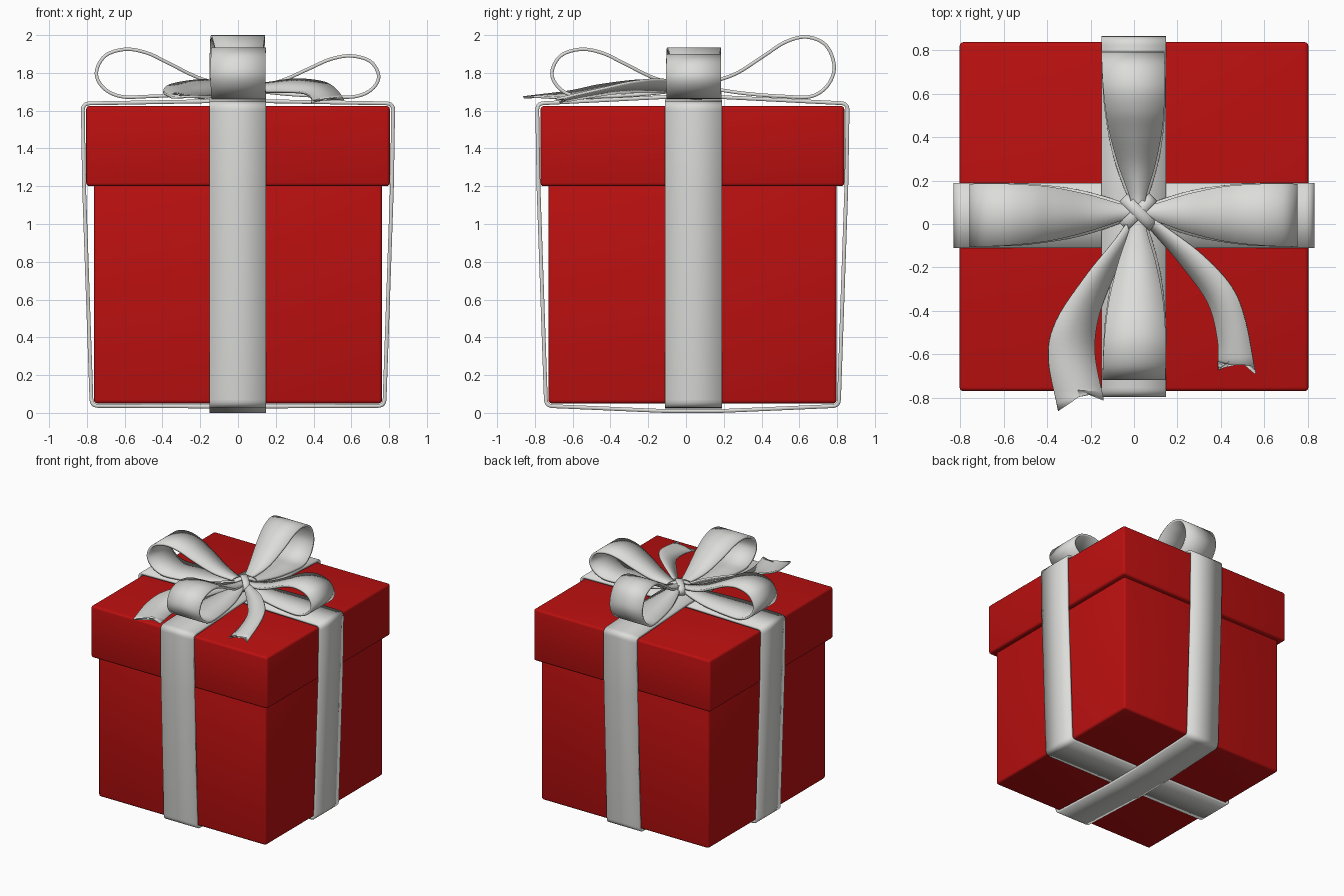
import bpy, bmesh, math
from mathutils import Vector

if "Cube" in bpy.data.objects:
    bpy.data.objects.remove(bpy.data.objects["Cube"])


def material(name, rgb):
    m = bpy.data.materials.new(name)
    m.diffuse_color = (*rgb, 1)
    m.use_nodes = True
    m.node_tree.nodes["Principled BSDF"].inputs["Base Color"].default_value = m.diffuse_color
    return m


RED = material("gift red", (0.5, 0.005, 0.005))
SILVER = material("ribbon silver", (0.72, 0.72, 0.70))


def finish(name, bm, mat, angle):
    bmesh.ops.recalc_face_normals(bm, faces=bm.faces)
    me = bpy.data.meshes.new(name)
    bm.to_mesh(me)
    bm.free()
    ob = bpy.data.objects.new(name, me)
    bpy.context.collection.objects.link(ob)
    me.materials.append(mat)
    bpy.ops.object.select_all(action='DESELECT')
    ob.select_set(True)
    bpy.context.view_layer.objects.active = ob
    bpy.ops.object.shade_smooth_by_angle(angle=math.radians(angle))
    return ob


def block(name, half, z0, z1):
    bm = bmesh.new()
    bmesh.ops.create_cube(bm, size=1)
    for v in bm.verts:
        v.co = (v.co.x * 2 * half, 0.034 + v.co.y * 2 * half,
                z0 + (v.co.z + 0.5) * (z1 - z0))
    bmesh.ops.bevel(bm, geom=bm.edges[:], offset=0.018, segments=3,
                    profile=0.5, affect='EDGES')
    return finish(name, bm, RED, 40)


def strip(name, rows, closed=False, thick=0.018, notch=0.0):
    """Ribbon from (left, right) point pairs, optionally with a V-cut end."""
    bm = bmesh.new()
    grid = []
    for a, b in rows:
        grid.append([bm.verts.new(p) for p in (a, (a + b) / 2, b)])
    if notch:
        back = (rows[-2][0] + rows[-2][1] - rows[-1][0] - rows[-1][1]).normalized()
        grid[-1][1].co += back * notch
    n = len(grid)
    for i in range(n if closed else n - 1):
        p, q = grid[i], grid[(i + 1) % n]
        for k in range(2):
            bm.faces.new((p[k], p[k + 1], q[k + 1], q[k]))
    ob = finish(name, bm, SILVER, 50)
    mod = ob.modifiers.new("thickness", 'SOLIDIFY')
    mod.thickness = thick
    mod.offset = 0
    return ob


def spline(pts, steps=6):
    """Catmull-Rom through tuples of any length."""
    pts = [Vector(p) for p in pts]
    ext = [2 * pts[0] - pts[1]] + pts + [2 * pts[-1] - pts[-2]]
    out = []
    for i in range(1, len(ext) - 2):
        a, b, c, d = ext[i - 1:i + 3]
        for s in range(steps):
            t = s / steps
            out.append(0.5 * (2 * b + (c - a) * t + (2 * a - 5 * b + 4 * c - d) * t * t
                              + (3 * b - a - 3 * c + d) * t ** 3))
    return out + [pts[-1]]


def rounded(pts, r=0.035, steps=5):
    """Closed polyline with every corner rounded."""
    pts = [Vector(p) for p in pts]
    out = []
    for i, p in enumerate(pts):
        a = p + (pts[i - 1] - p).normalized() * r
        b = p + (pts[(i + 1) % len(pts)] - p).normalized() * r
        for s in range(steps + 1):
            t = s / steps
            out.append(a * (1 - t) ** 2 + p * 2 * t * (1 - t) + b * t * t)
    return out


# Box and lid
block("box_body", 0.763, 0.05, 1.22)
block("box_lid", 0.804, 1.2, 1.625)


# Ribbons wrapped around the box; one passes over the other
def wrap(name, along_x, zbot, ztop):
    half = [(0.15, zbot), (0.775, 0.037), (0.815, 1.2), (0.822, 1.638), (0.15, ztop)]
    path = rounded(half + [(-u, z) for u, z in reversed(half)])
    if along_x:
        rows = [(Vector((u, -0.11, z)), Vector((u, 0.19, z))) for u, z in path]
    else:
        rows = [(Vector((-0.15, u + 0.034, z)), Vector((0.148, u + 0.034, z))) for u, z in path]
    strip(name, rows, closed=True, thick=0.02)


wrap("ribbon_across", True, 0.034, 1.65)
wrap("ribbon_front_to_back", False, 0.01, 1.672)

# Bow loops: (reach, height, half width) as fractions
CENTRE = Vector((0.02, 0.055, 0))
LOOP = [(0, .18, .02), (.2, .1, .075), (.4, .04, .115), (.65, 0, .14), (.83, 0, .145),
        (.95, .18, .145), (1, .5, .145), (.94, .86, .145), (.8, 1, .143), (.65, .92, .135),
        (.5, .7, .12), (.3, .4, .085), (.13, .26, .045), (0, .22, .02)]


def bow_loop(name, direction, reach, top, shift):
    d = Vector(direction)
    side = Vector((abs(d.y), abs(d.x), 0))
    rows = []
    for u, v, w in spline(LOOP):
        c = CENTRE + d * (u * reach) + side * (shift * u)
        c.z = 1.675 + v * (top - 1.675)
        rows.append((c - side * w, c + side * w))
    strip(name, rows)


bow_loop("bow_loop_left", (-1, 0, 0), 0.77, 1.925, -0.015)
bow_loop("bow_loop_right", (1, 0, 0), 0.725, 1.89, -0.015)
bow_loop("bow_loop_front", (0, -1, 0), 0.765, 1.925, -0.02)
bow_loop("bow_loop_back", (0, 1, 0), 0.73, 1.99, -0.025)


# Bow tails: left edge xyz, right edge xyz
def tail(name, pts):
    rows = [(Vector(p[:3]), Vector(p[3:])) for p in spline(pts)]
    strip(name, rows, notch=0.07, thick=0.014)


tail("bow_tail_left", [
    (0.0, 0.05, 1.73, 0.03, 0.03, 1.71),
    (-0.09, -0.08, 1.755, -0.03, -0.1, 1.70),
    (-0.22, -0.24, 1.76, -0.1, -0.25, 1.69),
    (-0.36, -0.45, 1.735, -0.165, -0.43, 1.675),
    (-0.395, -0.62, 1.70, -0.18, -0.6, 1.665),
    (-0.35, -0.86, 1.67, -0.14, -0.81, 1.675)])
tail("bow_tail_right", [
    (0.02, 0.04, 1.71, 0.04, 0.06, 1.73),
    (0.11, -0.06, 1.70, 0.15, -0.02, 1.745),
    (0.22, -0.19, 1.70, 0.31, -0.14, 1.765),
    (0.34, -0.36, 1.695, 0.45, -0.29, 1.75),
    (0.385, -0.53, 1.67, 0.515, -0.45, 1.715),
    (0.388, -0.67, 1.645, 0.56, -0.69, 1.66)])

# Knot: two small crossed bands
for i, ang in enumerate((45, 135)):
    d = Vector((math.cos(math.radians(ang)), math.sin(math.radians(ang)), 0))
    s = Vector((-d.y, d.x, 0)) * 0.026
    rows = []
    for k in range(20):
        a = 2 * math.pi * k / 20
        c = CENTRE + d * (0.09 * math.cos(a)) + Vector((0, 0, 1.715 + (0.045 + 0.004 * i) * math.sin(a)))
        rows.append((c - s, c + s))
    strip("knot_band_%d" % (i + 1), rows, closed=True, thick=0.014)
